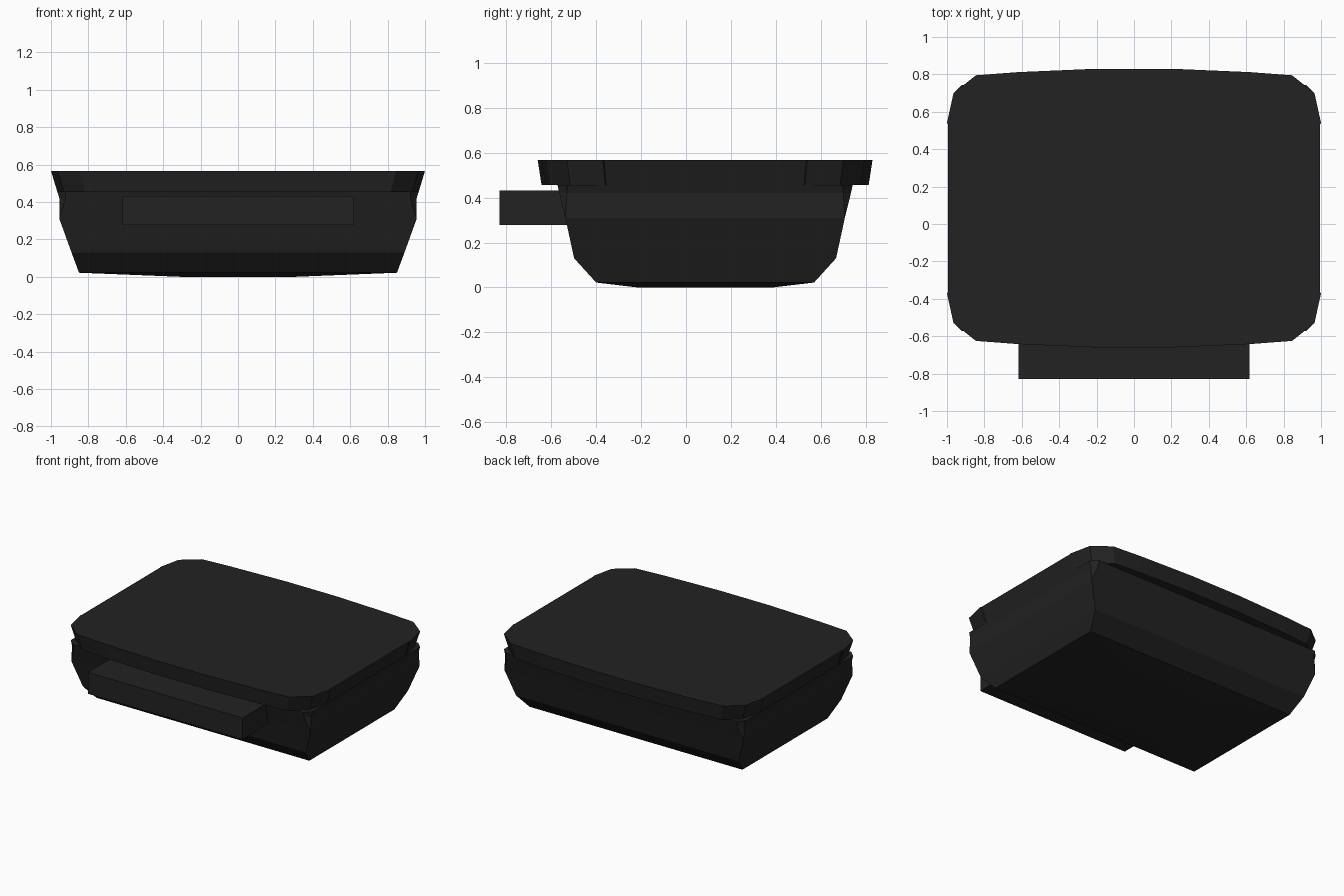
import bpy, bmesh

cube = bpy.data.objects.get("Cube")
if cube:
    bpy.data.objects.remove(cube)

black = bpy.data.materials.new("matte_black")
black.use_nodes = True
colour = (0.016, 0.016, 0.016, 1)
black.diffuse_color = colour
black.node_tree.nodes["Principled BSDF"].inputs["Base Color"].default_value = colour

MID = 0.085  # centre of the tub in y


def loft(name, rings):
    """Skin a stack of equal-length rings and cap both ends."""
    bm = bmesh.new()
    loops = [[bm.verts.new(p) for p in ring] for ring in rings]
    for a, b in zip(loops, loops[1:]):
        for i in range(len(a)):
            j = (i + 1) % len(a)
            bm.faces.new((a[i], a[j], b[j], b[i]))
    bm.faces.new(loops[0][::-1])
    bm.faces.new(loops[-1])
    bmesh.ops.remove_doubles(bm, verts=bm.verts, dist=0.0005)
    bmesh.ops.recalc_face_normals(bm, faces=bm.faces)
    mesh = bpy.data.meshes.new(name)
    bm.to_mesh(mesh)
    bm.free()
    mesh.materials.append(black)
    obj = bpy.data.objects.new(name, mesh)
    bpy.context.collection.objects.link(obj)
    return obj


def mirrored_ring(quarter, z):
    """Complete a ring from its +x +y quarter, listed from side to back."""
    half = quarter + [(-x, y) for x, y in reversed(quarter)]
    full = half + [(-x, -y) for x, y in half]
    return [(x, y + MID, z) for x, y in full]


def body_ring(half_x, half_y, z, cut):
    return mirrored_ring([(half_x, half_y - cut), (half_x - cut, half_y)], z)


# Tub: shallow domed base, sloping walls, corners clipped towards the rim
loft("tub_body", [
    body_ring(0.30, 0.30, 0.0, 0),
    body_ring(0.85, 0.485, 0.022, 0),
    body_ring(0.89, 0.583, 0.13, 0),
    body_ring(0.955, 0.622, 0.31, 0),
    body_ring(0.955, 0.649, 0.42, 0.034),
    body_ring(0.966, 0.657, 0.456, 0.045),
])

# Rim: bowed front and back, faceted corners, flush with the side walls
top = [(0.995, 0.45), (1.0, 0.455), (0.965, 0.615), (0.845, 0.71), (0.62, 0.727), (0.2, 0.745)]
bottom = [(x * 0.966, y * 0.977) for x, y in top]
loft("top_rim", [mirrored_ring(bottom, 0.455), mirrored_ring(top, 0.567)])

# Front handle block
loft("front_handle", [
    [(x, y, z) for x, y in ((-0.617, -0.83), (0.617, -0.83), (0.617, -0.5), (-0.617, -0.5))]
    for z in (0.277, 0.432)
])
